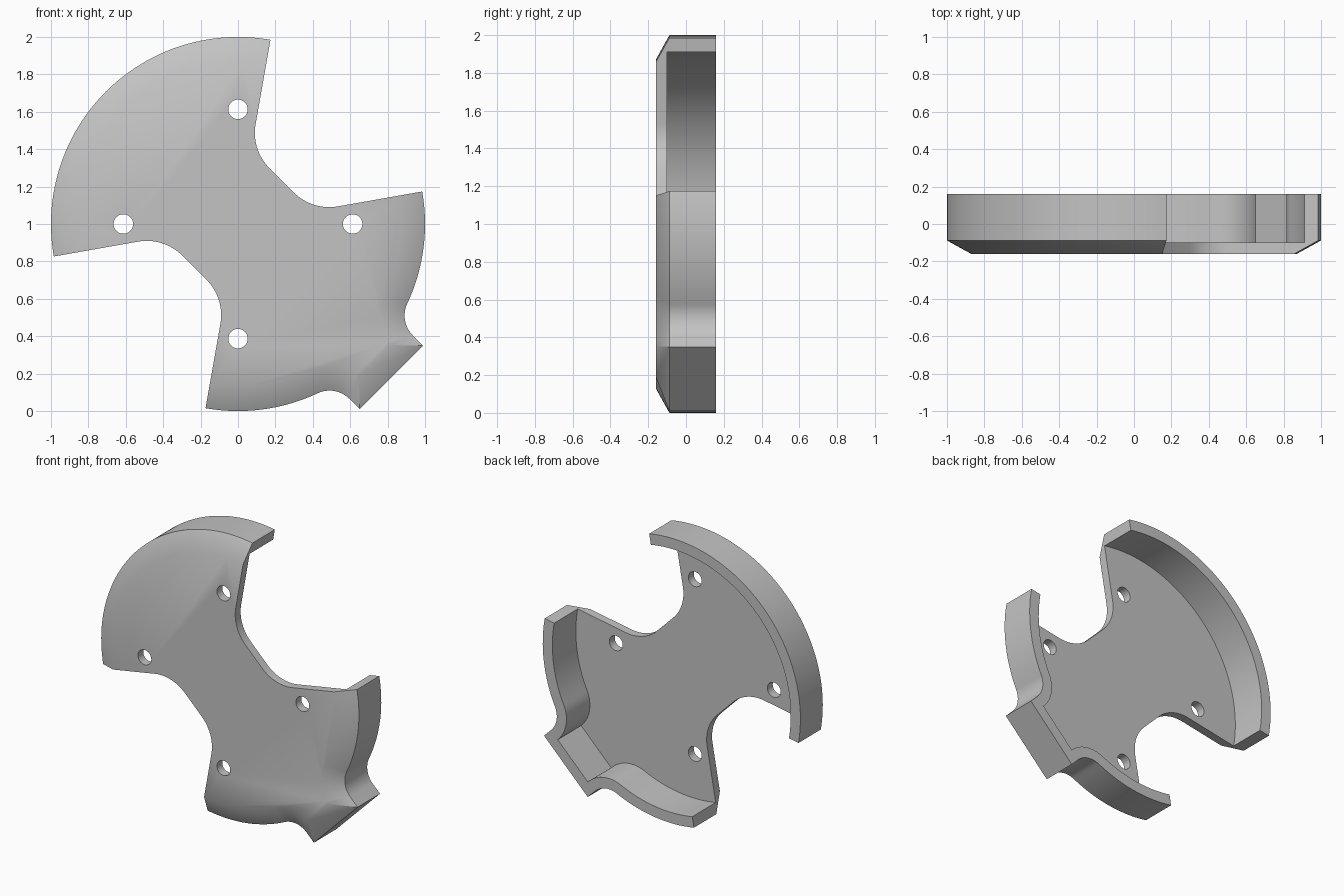
import bpy, bmesh, math
from mathutils import Vector

if "Cube" in bpy.data.objects:
    bpy.data.objects.remove(bpy.data.objects["Cube"])

FRONT, SHOULDER, FLOOR, BACK = -0.16, -0.088, -0.1, 0.16
CHAMFER, WALL = 0.13, 0.075
TAB_HALF, TAB_REACH, TAB_FILLET = 0.24, 1.16, 0.15

grey = bpy.data.materials.new("plain grey")
grey.use_nodes = True
colour = (0.55, 0.55, 0.55, 1)
grey.diffuse_color = colour
grey.node_tree.nodes["Principled BSDF"].inputs["Base Color"].default_value = colour


def place(t, d, turn, y):
    """Point t sideways and d outward along the direction turn, on the disc plane."""
    c, s = math.cos(turn), math.sin(turn)
    return (d * c - t * s, y, 1 + d * s + t * c)


def loft(name, rings, turn):
    """Closed solid through rings given as (outline, y)."""
    bm = bmesh.new()
    loops = [[bm.verts.new(place(t, d, turn, y)) for t, d in pts] for pts, y in rings]
    for a, b in zip(loops, loops[1:]):
        for i in range(len(a)):
            j = (i + 1) % len(a)
            bm.faces.new((a[i], a[j], b[j], b[i]))
    bm.faces.new(loops[0])
    bm.faces.new(loops[-1])
    bmesh.ops.remove_doubles(bm, verts=bm.verts, dist=1e-5)
    bmesh.ops.recalc_face_normals(bm, faces=bm.faces)
    mesh = bpy.data.meshes.new(name)
    bm.to_mesh(mesh)
    bm.free()
    mesh.materials.append(grey)
    ob = bpy.data.objects.new(name, mesh)
    bpy.context.collection.objects.link(ob)
    return ob


def mirrored(half):
    return half + [(-t, d) for t, d in reversed(half) if abs(t) > 1e-6]


def disc_outline(inset):
    """Round disc with a filleted square tab, offset inwards."""
    ct = TAB_HALF + TAB_FILLET
    cd = math.sqrt((1 + TAB_FILLET) ** 2 - ct ** 2)
    r, flat = TAB_FILLET + inset, TAB_REACH - inset
    start = math.pi - math.asin(min(0, (flat - cd) / r))
    polar = math.atan2(cd, ct)
    end = math.pi + polar
    half = [(ct + r * math.cos(start), flat)]
    for i in range(17):
        a = start + (end - start) * i / 16
        half.append((ct + r * math.cos(a), cd + r * math.sin(a)))
    for i in range(1, 73):
        a = polar + (-math.pi / 2 - polar) * i / 72
        half.append(((1 - inset) * math.cos(a), (1 - inset) * math.sin(a)))
    return mirrored(half)


def notch_outline():
    """Radial-sided notch with a flat, rounded bottom."""
    spread = math.radians(35)
    bottom, run = 0.33, 0.14
    corner = Vector((bottom * math.tan(spread), bottom))
    side = Vector((math.sin(spread), math.cos(spread)))
    base = Vector((-1, 0))
    half_angle = side.angle(base) / 2
    radius = run * math.tan(half_angle)
    centre = corner + (side + base).normalized() * radius / math.sin(half_angle)
    # The fillet runs from the radial side round to the flat bottom
    start, end = -spread, -math.pi / 2
    half = [tuple(side * 1.4)]
    for i in range(17):
        a = start + (end - start) * i / 16
        half.append((centre.x + radius * math.cos(a), centre.y + radius * math.sin(a)))
    return mirrored(half)


# Dished disc: chamfered front, outer wall, hollow back
shell = loft("dished_disc", [
    (disc_outline(CHAMFER), FRONT), (disc_outline(0), SHOULDER),
    (disc_outline(0), BACK), (disc_outline(WALL), BACK),
    (disc_outline(WALL), FLOOR)], math.radians(-45))

# Two opposite notches and four bolt holes
cutters = [loft("notch_cutter", [(notch_outline(), -0.3), (notch_outline(), 0.3)],
                math.radians(a)) for a in (45, 225)]
steps = [math.tau * i / 32 for i in range(32)]
hole = [(0.052 * math.cos(a), 0.613 + 0.052 * math.sin(a)) for a in steps]
cutters += [loft("hole_cutter", [(hole, -0.3), (hole, 0.3)], q * math.pi / 2)
            for q in range(4)]

bpy.ops.object.select_all(action='DESELECT')
bpy.context.view_layer.objects.active = shell
shell.select_set(True)
for cutter in cutters:
    cutter.hide_render = True
    mod = shell.modifiers.new("cut", 'BOOLEAN')
    mod.operation, mod.solver, mod.object = 'DIFFERENCE', 'EXACT', cutter
    bpy.ops.object.modifier_apply(modifier=mod.name)
    bpy.data.objects.remove(cutter)

bpy.ops.object.shade_smooth_by_angle(angle=math.radians(30))
